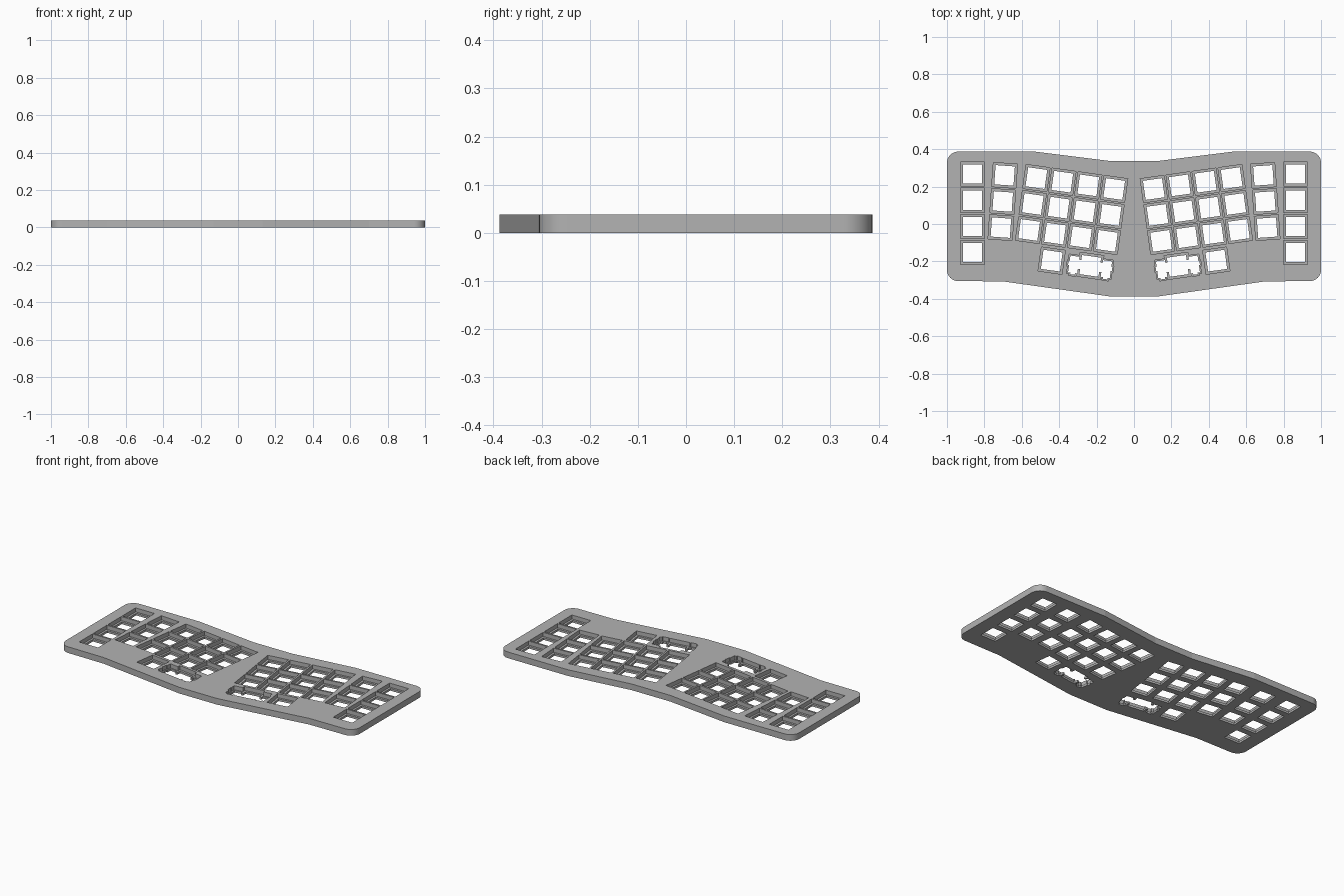
import bpy, bmesh
from math import radians, sin, cos, pi
from mathutils import Matrix, Vector

THICK = 0.038     # plate thickness
LEDGE = 0.013     # height of the ledge around each opening
PITCH = 0.14      # key spacing
HOLE, POCKET = 0.103, 0.129

if "Cube" in bpy.data.objects:
    bpy.data.objects.remove(bpy.data.objects["Cube"], do_unlink=True)

grey = bpy.data.materials.new("plate_grey")
grey.use_nodes = True
colour = (0.45, 0.45, 0.45, 1)
grey.diffuse_color = colour
grey.node_tree.nodes["Principled BSDF"].inputs["Base Color"].default_value = colour


def make_object(name, bm):
    mesh = bpy.data.meshes.new(name)
    bmesh.ops.recalc_face_normals(bm, faces=bm.faces)
    bm.to_mesh(mesh)
    bm.free()
    mesh.materials.append(grey)
    ob = bpy.data.objects.new(name, mesh)
    bpy.context.collection.objects.link(ob)
    return ob


def arc(cx, cy, r, start, steps=16):
    return [(cx + r * cos(start + i * pi / 2 / steps),
             cy + r * sin(start + i * pi / 2 / steps)) for i in range(steps + 1)]


# Plate outline: right half, then its mirror image
half = [(0.13, -0.387), (0.70, -0.307)]
half += arc(0.94, -0.245, 0.06, -pi / 2) + arc(0.94, 0.327, 0.06, 0)
half += [(0.53, 0.387), (0.13, 0.337)]
outline = half + [(-x, y) for x, y in reversed(half)]

bm = bmesh.new()
base = bm.faces.new([bm.verts.new((x, y, 0)) for x, y in outline])
top = bmesh.ops.extrude_face_region(bm, geom=[base])["geom"]
bmesh.ops.translate(bm, vec=(0, 0, THICK),
                    verts=[v for v in top if isinstance(v, bmesh.types.BMVert)])
plate = make_object("keyboard_plate", bm)

# Key layout for one half: (x, y, tilt in degrees)
keys = [(0.864, 0.267 - r * PITCH, 0) for r in range(4)]


def grid(x, y, tilt, cols, rows):
    t = radians(tilt)
    return [(x + PITCH * (c * cos(t) + r * sin(t)),
             y + PITCH * (c * sin(t) - r * cos(t)), tilt)
            for c in cols for r in rows]


keys += grid(0.692, 0.26, 4, range(1), range(3))
keys += grid(0.106, 0.187, 8, range(4), range(3))
keys += [(0.44, -0.196, 8)]
wide_key = (0.234, -0.224, 8)

# Wide opening: square, stabiliser slots, joining channel and notches
# (x, y, width, height) around the key centre
wide_parts = [(0, 0, 0.18, 0.05)]
for side in (-1, 1):
    wide_parts += [(side * 0.088, -0.005, 0.049, 0.09),
                   (side * 0.088, -0.03, 0.024, 0.058),
                   (side * 0.104, 0.0, 0.028, 0.022)]


def add_box(bm, key, side, part, z0, z1):
    x, y, tilt = key
    px, py, w, h = part
    place = (Matrix.Translation((side * x, y, (z0 + z1) / 2))
             @ Matrix.Rotation(side * radians(tilt), 4, 'Z')
             @ Matrix.Translation((px, py, 0))
             @ Matrix.Diagonal((w, h, z1 - z0, 1)))
    bmesh.ops.create_cube(bm, size=1, matrix=place)


def cut(name, square, grow, z0):
    bm = bmesh.new()
    for side in (-1, 1):
        for key in keys + [wide_key]:
            add_box(bm, key, side, (0, 0, square, square), z0, THICK + 0.05)
        for px, py, w, h in wide_parts:
            add_box(bm, wide_key, side, (px, py, w + grow, h + grow), z0, THICK + 0.05)
    cutter = make_object(name, bm)
    cutter.hide_render = True
    mod = plate.modifiers.new(name, 'BOOLEAN')
    mod.operation, mod.solver = 'DIFFERENCE', 'EXACT'
    mod.object, mod.use_self = cutter, True
    bpy.context.view_layer.objects.active = plate
    bpy.ops.object.modifier_apply(modifier=name)
    bpy.data.objects.remove(cutter, do_unlink=True)


# Wide upper pockets, then narrow openings right through
cut("key_pockets", POCKET, 0.014, LEDGE)
cut("key_openings", HOLE, 0, -0.05)

# Smooth only the rounded plate corners
bpy.ops.object.select_all(action='DESELECT')
plate.select_set(True)
bpy.context.view_layer.objects.active = plate
bpy.ops.object.shade_smooth_by_angle(angle=radians(6.5))
